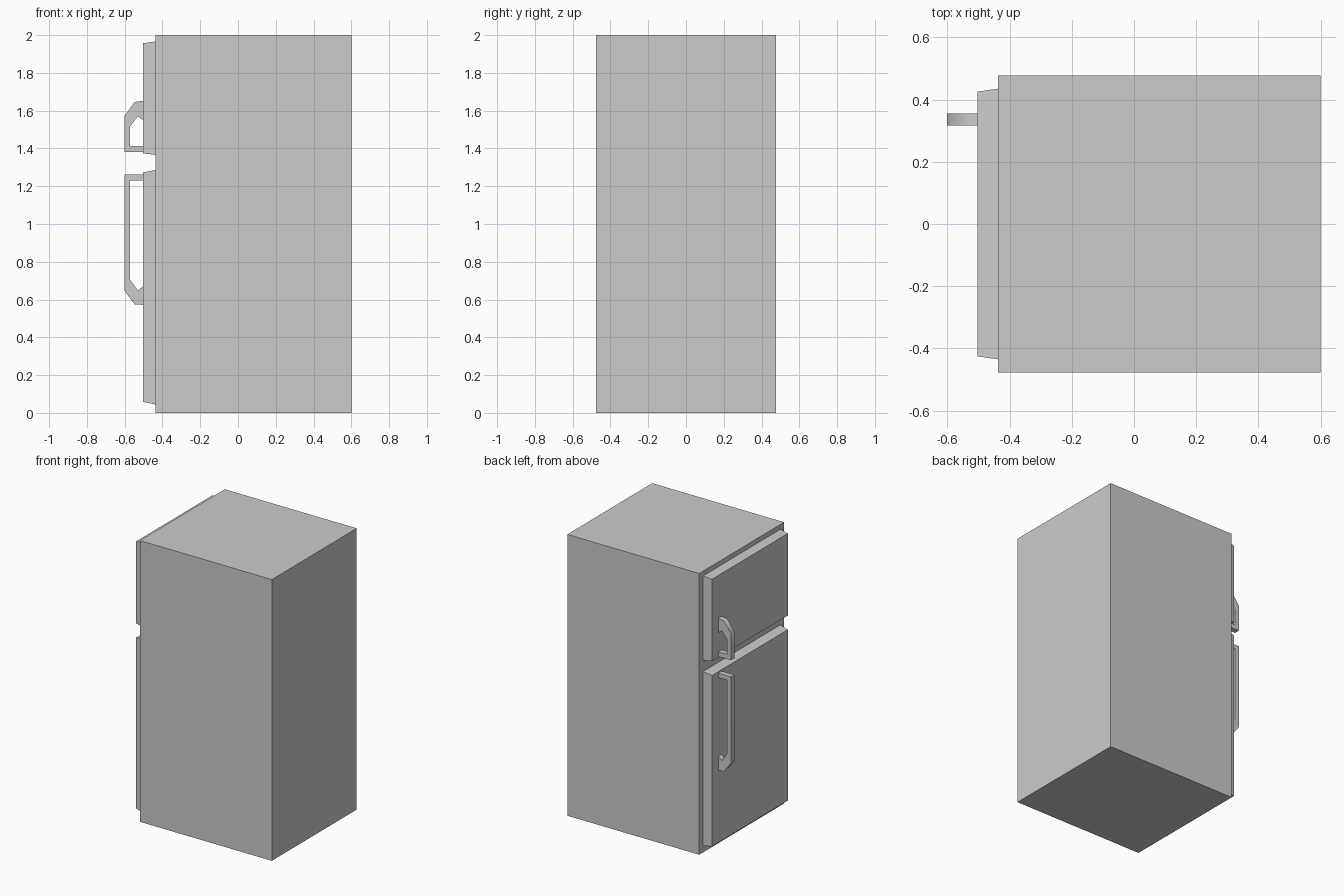
import bpy, bmesh, math

if "Cube" in bpy.data.objects:
    bpy.data.objects.remove(bpy.data.objects["Cube"])

BACK, FACE = -0.438, -0.503   # cabinet front plane, door front plane


def make_object(name, verts, faces):
    mesh = bpy.data.meshes.new(name)
    mesh.from_pydata(verts, [], faces)
    bm = bmesh.new()
    bm.from_mesh(mesh)
    bmesh.ops.recalc_face_normals(bm, faces=bm.faces)
    bm.to_mesh(mesh)
    bm.free()
    obj = bpy.data.objects.new(name, mesh)
    bpy.context.collection.objects.link(obj)
    return obj


def block(name, rect_a, rect_b):
    """Box or frustum between two rectangles given as (x, half_width, z0, z1)."""
    verts = []
    for x, w, z0, z1 in (rect_a, rect_b):
        verts += [(x, -w, z0), (x, w, z0), (x, w, z1), (x, -w, z1)]
    sides = [(i, (i + 1) % 4, (i + 1) % 4 + 4, i + 4) for i in range(4)]
    return make_object(name, verts, [(0, 1, 2, 3), (4, 5, 6, 7)] + sides)


def handle(name, outer, inner, y0=0.317, y1=0.355):
    """Bar swept along matching outer and inner side profiles (x, z)."""
    verts = []
    for (ox, oz), (ix, iz) in zip(outer, inner):
        verts += [(ox, y0, oz), (ox, y1, oz), (ix, y1, iz), (ix, y0, iz)]
    faces = []
    for s in range(len(outer) - 1):
        a, b = 4 * s, 4 * s + 4
        faces += [(a + i, a + (i + 1) % 4, b + (i + 1) % 4, b + i) for i in range(4)]
    n = len(verts)
    obj = make_object(name, verts, faces + [(0, 1, 2, 3), (n - 4, n - 3, n - 2, n - 1)])
    # soften the shallow bends, keep square edges crisp
    bpy.ops.object.select_all(action='DESELECT')
    obj.select_set(True)
    bpy.context.view_layer.objects.active = obj
    bpy.ops.object.shade_smooth_by_angle(angle=math.radians(60))
    return obj


# Cabinet
block("cabinet", (BACK, 0.477, 0, 2), (0.6, 0.477, 0, 2))

# Doors, slightly tapered towards the front
block("freezer_door", (BACK, 0.435, 1.366, 1.966), (FACE, 0.426, 1.374, 1.957))
block("fridge_door", (BACK, 0.435, 0.045, 1.286), (FACE, 0.426, 0.058, 1.273))

# Handles
handle("freezer_handle",
       [(FACE, 1.652), (-0.547, 1.646), (-0.602, 1.571), (-0.602, 1.38), (FACE, 1.38)],
       [(FACE, 1.55), (-0.53, 1.57), (-0.571, 1.517), (-0.571, 1.414), (FACE, 1.414)])
handle("fridge_handle",
       [(FACE, 0.572), (-0.547, 0.574), (-0.602, 0.648), (-0.602, 1.262), (FACE, 1.262)],
       [(FACE, 0.67), (-0.53, 0.648), (-0.571, 0.705), (-0.571, 1.23), (FACE, 1.23)])
